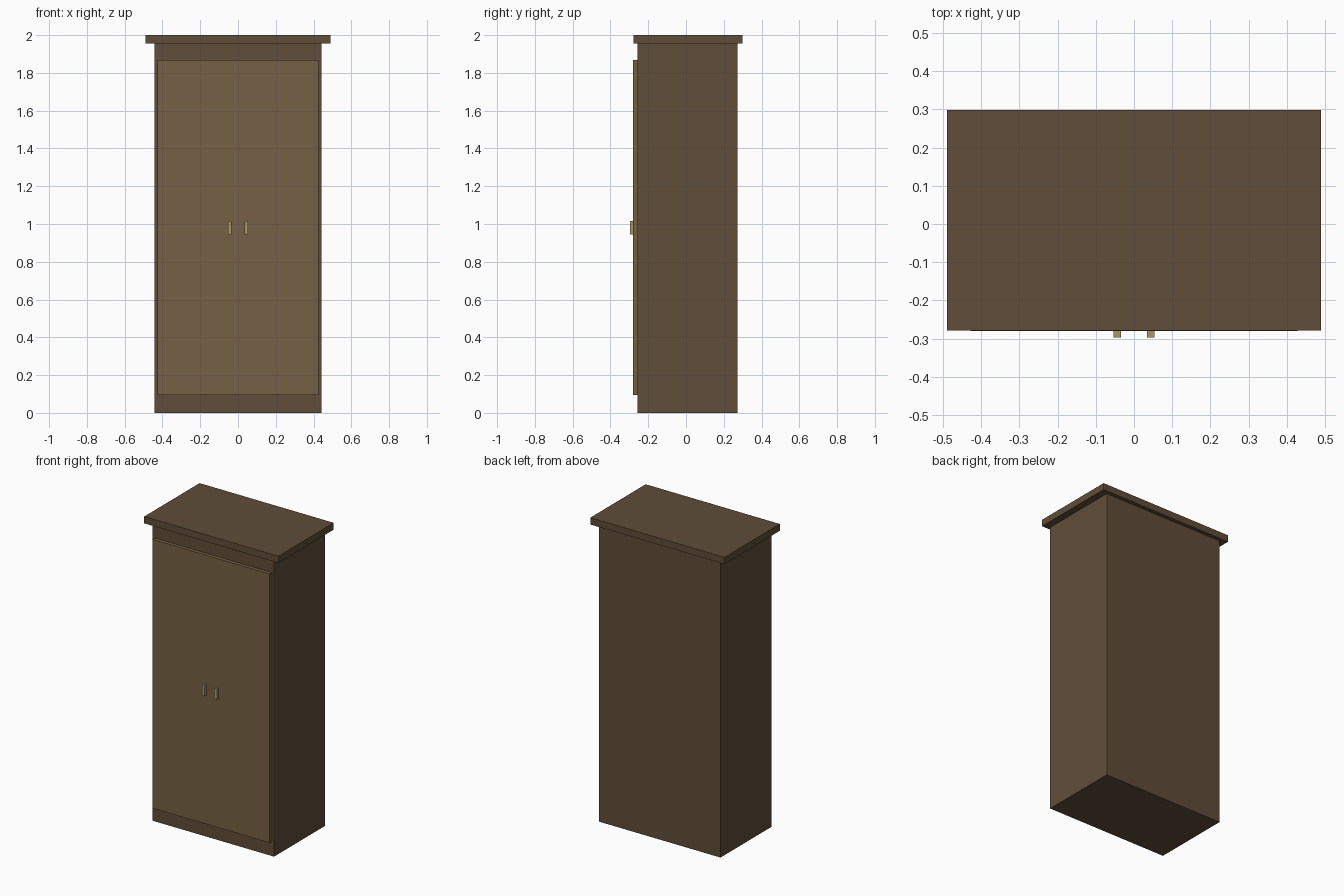
import bpy
import bmesh

if "Cube" in bpy.data.objects:
    bpy.data.objects.remove(bpy.data.objects["Cube"])


def material(name, rgb):
    mat = bpy.data.materials.new(name)
    mat.diffuse_color = (*rgb, 1.0)
    mat.use_nodes = True
    mat.node_tree.nodes["Principled BSDF"].inputs["Base Color"].default_value = mat.diffuse_color
    return mat


def box(name, x, y, z, mat):
    """Box spanning the (min, max) ranges on each axis."""
    bm = bmesh.new()
    bmesh.ops.create_cube(bm, size=1.0)
    for v in bm.verts:
        v.co = [r[1] if c > 0 else r[0] for c, r in zip(v.co, (x, y, z))]
    mesh = bpy.data.meshes.new(name)
    bm.to_mesh(mesh)
    bm.free()
    mesh.materials.append(mat)
    obj = bpy.data.objects.new(name, mesh)
    bpy.context.collection.objects.link(obj)
    return obj


dark_wood = material("dark_wood", (0.115, 0.074, 0.041))
door_wood = material("door_wood", (0.178, 0.119, 0.058))
brass = material("brass", (0.38, 0.31, 0.14))

# Cabinet carcass and overhanging top
box("cabinet_body", (-0.443, 0.443), (-0.257, 0.273), (0.0, 1.955), dark_wood)
box("cabinet_top", (-0.489, 0.489), (-0.278, 0.298), (1.955, 2.0), dark_wood)

# Flush door front, standing proud of the body
box("door_front", (-0.427, 0.427), (-0.28, -0.257), (0.095, 1.867), door_wood)

# Pair of handles either side of the centre line
for side, cx in (("left", -0.044), ("right", 0.044)):
    box(f"{side}_handle", (cx - 0.0095, cx + 0.0095), (-0.297, -0.278),
        (0.945, 1.017), brass)
